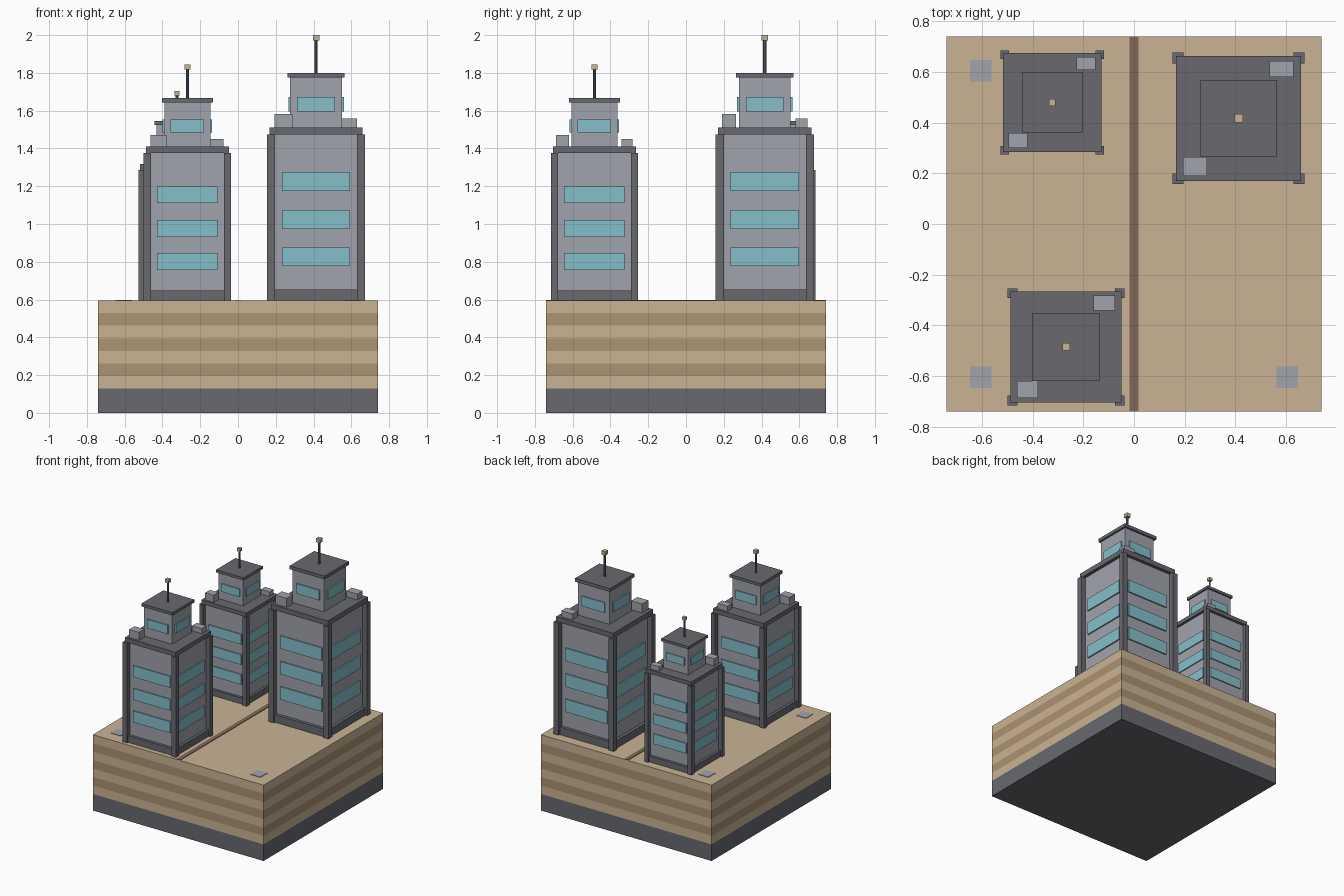
import bpy, bmesh
from mathutils import Vector

if "Cube" in bpy.data.objects:
    bpy.data.objects.remove(bpy.data.objects["Cube"], do_unlink=True)


def material(name, rgb):
    linear = [((c / 255 + 0.055) / 1.055) ** 2.4 for c in rgb] + [1.0]
    m = bpy.data.materials.new(name)
    m.use_nodes = True
    m.diffuse_color = linear
    node = next(n for n in m.node_tree.nodes if n.type == "BSDF_PRINCIPLED")
    node.inputs["Base Color"].default_value = linear
    node.inputs["Roughness"].default_value = 0.8
    return m


DARK = material("dark_grey", (104, 105, 111))
WALL = material("light_grey", (161, 163, 172))
GLASS = material("teal_glass", (133, 191, 201))
SAND = material("sand", (201, 180, 148))
BAND = material("brown_band", (172, 147, 113))
TRACK = material("dark_brown", (128, 104, 88))


def finish(bm, name, *mats):
    mesh = bpy.data.meshes.new(name)
    bm.normal_update()
    bm.to_mesh(mesh)
    bm.free()
    for m in mats:
        mesh.materials.append(m)
    ob = bpy.data.objects.new(name, mesh)
    bpy.context.collection.objects.link(ob)
    return ob


def add_box(bm, x, y, z0, z1, hx, hy):
    """Box centred on x, y with half sizes hx, hy, from z0 to z1."""
    verts = bmesh.ops.create_cube(bm, size=2)["verts"]
    bmesh.ops.scale(bm, vec=(hx, hy, (z1 - z0) / 2), verts=verts)
    bmesh.ops.translate(bm, vec=(x, y, (z0 + z1) / 2), verts=verts)


def box(name, mat, *dims):
    bm = bmesh.new()
    add_box(bm, *dims)
    return finish(bm, name, mat)


# Layered ground block: a box cut into strata, coloured by height
GROUND, HALF, FOOT, LAYERS = 0.594, 0.74, 0.13, 7
step = (GROUND - FOOT) / LAYERS
bm = bmesh.new()
add_box(bm, 0, 0, 0, GROUND, HALF, HALF)
for i in range(LAYERS):
    bmesh.ops.bisect_plane(bm, geom=bm.verts[:] + bm.edges[:] + bm.faces[:],
                           plane_co=(0, 0, FOOT + i * step), plane_no=(0, 0, 1))
for f in bm.faces:
    z = f.calc_center_median().z
    if z < FOOT:
        f.material_index = 0
    else:
        f.material_index = 1 + min(int((z - FOOT) / step), LAYERS - 1) % 2
finish(bm, "ground_block", DARK, SAND, BAND)

# Track and paving pads on the ground
box("track", TRACK, 0, 0, GROUND, GROUND + 0.004, 0.017, HALF)
for name, sx, sy in (("front_right", -1, -1), ("front_left", 1, -1), ("back_right", -1, 1)):
    box(name + "_pad", WALL, 0.605 * sx, 0.605 * sy, GROUND, GROUND + 0.004, 0.043, 0.043)


def tower(name, cx, cy, s):
    """Tower with outer half width s; every other size follows from s."""
    def part(label, mat, x, y, z0, z1, hx, hy):
        return box(f"{name}_{label}", mat, cx + x * s, cy + y * s,
                   GROUND + z0 * s, GROUND + z1 * s, hx * s, hy * s)

    def windows(label, wall, half, height, centres):
        # thin glass panels on all four sides of a wall
        bm = bmesh.new()
        depth = 0.02
        for z in centres:
            for side in (-1, 1):
                for x, y, hx, hy in ((0, wall + depth, half, depth), (wall + depth, 0, depth, half)):
                    add_box(bm, cx + side * x * s, cy + side * y * s,
                            GROUND + (z - height / 2) * s, GROUND + (z + height / 2) * s,
                            hx * s, hy * s)
        finish(bm, f"{name}_{label}", GLASS)

    body, roof, upper, cap = 3.38, 3.53, 4.54, 4.64
    # main block
    part("plinth", DARK, 0, 0, 0, 0.23, 0.945, 0.945)
    part("walls", WALL, 0, 0, 0.23, body, 0.85, 0.85)
    part("roof", DARK, 0, 0, body, roof, 0.95, 0.95)
    windows("windows", 0.85, 0.695, 0.385, (0.895, 1.655, 2.43))
    # corner posts
    bm = bmesh.new()
    for sx in (-1, 1):
        for sy in (-1, 1):
            add_box(bm, cx + sx * 0.9175 * s, cy + sy * 0.9175 * s,
                    GROUND, GROUND + body * s, 0.0825 * s, 0.0825 * s)
    finish(bm, f"{name}_corner_posts", DARK)
    # upper storey
    part("upper_walls", WALL, 0, 0, roof, upper, 0.525, 0.525)
    part("upper_roof", DARK, 0, 0, upper, cap, 0.582, 0.582)
    windows("upper_windows", 0.525, 0.385, 0.3, (4.0,))
    # rooftop units
    part("front_roof_unit", WALL, -0.66, -0.73, roof, roof + 0.27, 0.183, 0.145)
    part("back_roof_unit", WALL, 0.65, 0.75, roof, roof + 0.175, 0.183, 0.125)
    # mast with a block on top
    bm = bmesh.new()
    length = 0.66 * s
    bmesh.ops.create_cone(bm, cap_ends=True, segments=8, radius1=0.035 * s,
                          radius2=0.035 * s, depth=length)
    bmesh.ops.translate(bm, verts=bm.verts,
                        vec=Vector((cx, cy, GROUND + cap * s + length / 2)))
    finish(bm, f"{name}_mast", DARK)
    part("mast_light", SAND, 0, 0, 5.295, 5.41, 0.066, 0.066)


tower("large_tower", 0.413, 0.417, 0.26)
tower("front_tower", -0.268, -0.485, 0.231)
tower("back_tower", -0.323, 0.48, 0.205)
